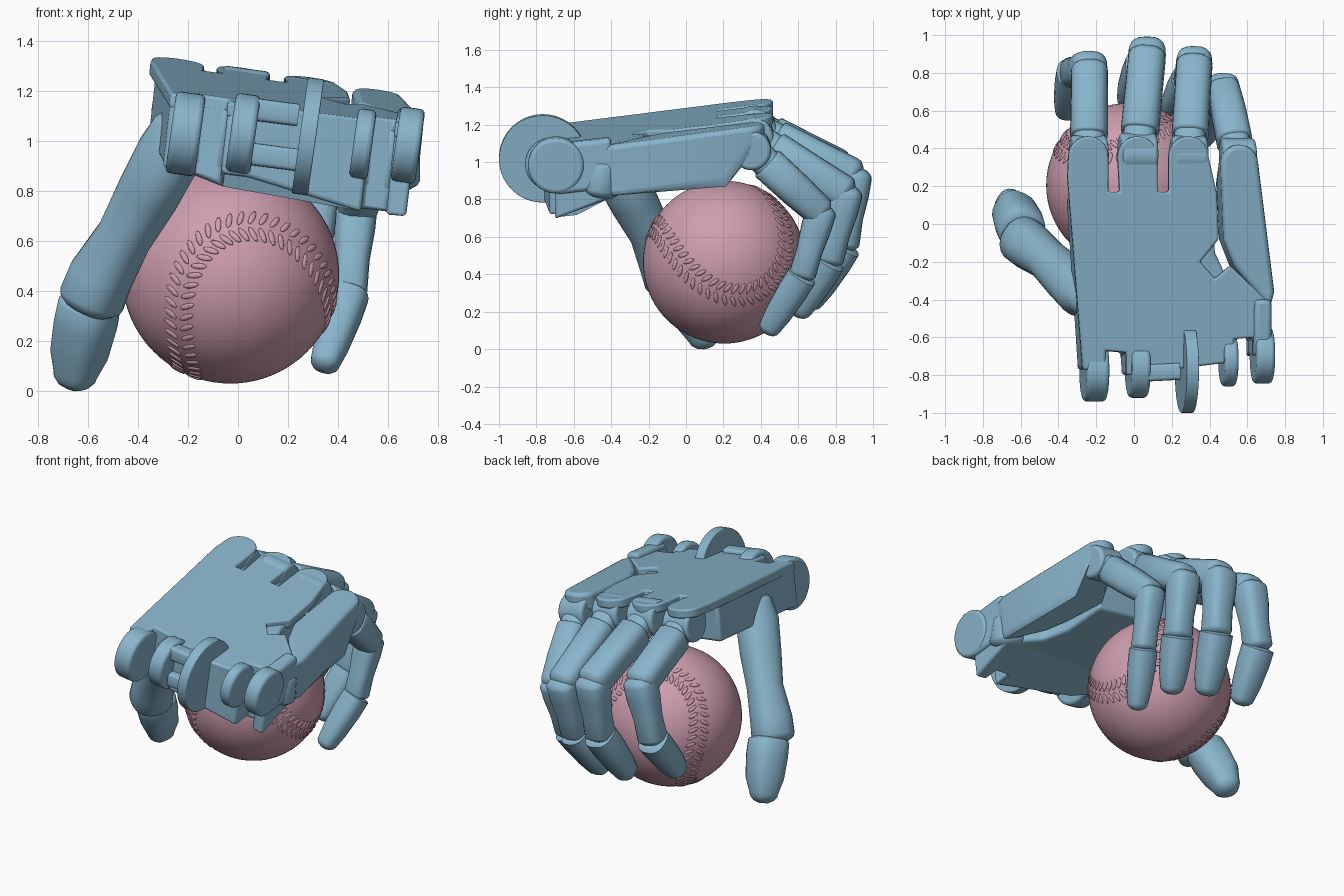
import bpy, bmesh, math
from mathutils import Vector, Matrix

cube = bpy.data.objects.get("Cube")
if cube:
    bpy.data.objects.remove(cube, do_unlink=True)


def material(name, rgb):
    m = bpy.data.materials.new(name)
    m.use_nodes = True
    m.diffuse_color = (*rgb, 1)
    m.node_tree.nodes["Principled BSDF"].inputs["Base Color"].default_value = (*rgb, 1)
    return m


BLUE = material("dusty_blue", (0.25, 0.46, 0.60))
PINK = material("dusty_pink", (0.62, 0.34, 0.43))


def finish(name, bm, mat, bevel=0, angle=35):
    bmesh.ops.recalc_face_normals(bm, faces=bm.faces)
    mesh = bpy.data.meshes.new(name)
    bm.to_mesh(mesh)
    bm.free()
    mesh.materials.append(mat)
    ob = bpy.data.objects.new(name, mesh)
    bpy.context.collection.objects.link(ob)
    if bevel:
        mod = ob.modifiers.new("rounded_edges", "BEVEL")
        mod.width, mod.segments, mod.limit_method = bevel, 3, "ANGLE"
    bpy.ops.object.select_all(action="DESELECT")
    ob.select_set(True)
    bpy.context.view_layer.objects.active = ob
    bpy.ops.object.shade_smooth_by_angle(angle=math.radians(angle))
    return ob


def back_of_hand(x, y):
    """Height of the tilted plane on which the top of the hand lies."""
    return 1.245 + 0.115 * y - 0.14 * x


def slab(name, outline, drop, depth, bevel):
    """Extrude an outline downwards from the tilted plane; depth is a rule."""
    bm = bmesh.new()
    top = [bm.verts.new((x, y, back_of_hand(x, y) - drop)) for x, y in outline]
    low = [bm.verts.new((x - 0.1 * depth(x, y), y, back_of_hand(x, y) - depth(x, y)))
           for x, y in outline]
    bm.faces.new(top)
    bm.faces.new(low[::-1])
    for i in range(len(top)):
        j = (i + 1) % len(top)
        bm.faces.new((top[i], low[i], low[j], top[j]))
    return finish(name, bm, BLUE, bevel)


def loft(name, stations, side=(1, 0, 0), caps=(0.5, 0.5), n=20, square=0.72):
    """Sweep a rounded-square section through (x, y, z, radius) stations."""
    pts = [Vector(s[:3]) for s in stations]
    rad = [s[3] for s in stations]
    rings = []
    first, last = (pts[1] - pts[0]).normalized(), (pts[-1] - pts[-2]).normalized()
    domes = [math.radians(a) for a in (20, 45, 70)]
    for a in domes if caps[0] else []:
        rings.append((pts[0] - first * rad[0] * caps[0] * math.cos(a), rad[0] * math.sin(a), first))
    for i, p in enumerate(pts):
        t = (pts[min(i + 1, len(pts) - 1)] - pts[max(i - 1, 0)]).normalized()
        rings.append((p, rad[i], t))
    for a in reversed(domes) if caps[1] else []:
        rings.append((pts[-1] + last * rad[-1] * caps[1] * math.cos(a), rad[-1] * math.sin(a), last))
    bm = bmesh.new()
    loops = []
    for p, r, t in rings:
        s = Vector(side)
        s = (s - t * s.dot(t)).normalized()
        u = t.cross(s)
        loop = []
        for k in range(n):
            c, d = math.cos(math.tau * k / n), math.sin(math.tau * k / n)
            c, d = (math.copysign(abs(v) ** square, v) for v in (c, d))
            loop.append(bm.verts.new(p + (s * c + u * d) * r))
        loops.append(loop)
    for a, b in zip(loops, loops[1:]):
        for k in range(n):
            j = (k + 1) % n
            bm.faces.new((a[k], a[j], b[j], b[k]))
    bm.faces.new(loops[0])
    bm.faces.new(loops[-1])
    return finish(name, bm, BLUE, 0, 40)


def disc(name, center, radius, width, bevel=0.02):
    """Upright wheel whose axle follows the sideways tilt of the hand."""
    bm = bmesh.new()
    turn = Matrix.Rotation(math.radians(98), 4, "Y")
    bmesh.ops.create_cone(bm, cap_ends=True, segments=40, radius1=radius, radius2=radius,
                          depth=width, matrix=Matrix.Translation(center) @ turn)
    return finish(name, bm, BLUE, bevel)


def arc(cx, cy, r):
    return [(cx - r * math.cos(math.pi * k / 10), cy + r * math.sin(math.pi * k / 10))
            for k in range(11)]


# Palm: scalloped top plate, body under it and a deeper heel
wrist_edge = [(0.71, -0.70), (0.63, -0.70), (0.63, -0.60), (0.53, -0.61), (0.53, -0.73),
              (-0.04, -0.80), (-0.04, -0.68), (-0.15, -0.67), (-0.15, -0.78), (-0.27, -0.77)]
notch = [(0.44, 0.16), (0.45, -0.08), (0.35, -0.20), (0.43, -0.29), (0.51, -0.22), (0.72, -0.42)]
plate = [(-0.35, 0.25)]
for i, cx in enumerate((-0.24, 0.02, 0.29)):
    plate += arc(cx, 0.36, 0.105)
    plate += [(cx + 0.105, 0.17), (cx + 0.165, 0.17)] if i < 2 else []
slab("top_plate", plate + notch + wrist_edge, 0, lambda x, y: 0.06, 0.012)
slab("palm_body", [(-0.33, 0.14), (0.42, 0.14), (0.43, -0.15), (0.5, -0.3), (0.71, -0.42)]
     + wrist_edge, 0.03, lambda x, y: 0.29, 0.02)
slab("heel", [(-0.28, -0.32), (0.3, -0.3), (0.71, -0.4)] + wrist_edge, 0.06,
     lambda x, y: min(0.37, 0.30 + 0.18 * (x + 0.27)) - (0.08 if y > -0.5 or y < -0.78 else 0), 0.015)
slab("outer_palm", [(0.465, 0.2)] + arc(0.56, 0.32, 0.1) +
     [(0.675, 0.2), (0.745, -0.36), (0.72, -0.45), (0.53, -0.22), (0.475, -0.08)],
     0.005, lambda x, y: 0.28 if y < 0.28 else 0.13, 0.025)
slab("outer_wrist_arm", [(0.64, -0.40), (0.73, -0.40), (0.73, -0.70), (0.635, -0.70)],
     -0.03, lambda x, y: 0.24, 0.025)
loft("heel_bulge", [(0.62, -0.46, 0.86, 0.11), (0.64, -0.44, 0.98, 0.09)], square=1)

# Wrist hinge: rounded lugs, a thumb wheel and cross bars
for i, (x, y, z, r, w) in enumerate([(-0.21, -0.775, 1.03, 0.165, 0.12), (0.02, -0.76, 1.03, 0.16, 0.1),
                                     (0.50, -0.72, 0.99, 0.14, 0.075), (0.68, -0.695, 0.985, 0.15, 0.1)]):
    disc(f"wrist_lug_{i + 1}", (x, y, z), r, w)
disc("wrist_wheel", (0.28, -0.765, 1.02), 0.235, 0.065, 0.005)
for i, z in enumerate((1.12, 0.94)):
    loft(f"wrist_bar_{i + 1}", [(0.05, -0.79, z + 0.01, 0.045), (0.24, -0.78, z - 0.015, 0.045)],
         side=(0, 1, 0), caps=(0, 0), square=0.4)

# Fingers: knuckle, first joint, last joint, tip, half width and slimming past the first joint
fingers = {
    "index": ((-0.24, 0.36, 1.20), (-0.235, 0.82, 0.97), (-0.315, 0.80, 0.60), (-0.35, 0.61, 0.35), 0.100, 1),
    "middle": ((0.02, 0.37, 1.18), (0.07, 0.895, 0.92), (0.05, 0.84, 0.55), (-0.02, 0.67, 0.27), 0.102, 1),
    "ring": ((0.29, 0.36, 1.14), (0.32, 0.85, 0.83), (0.29, 0.76, 0.47), (0.21, 0.61, 0.22), 0.098, 1),
    "little": ((0.55, 0.35, 1.07), (0.475, 0.72, 0.73), (0.445, 0.62, 0.39), (0.35, 0.45, 0.12), 0.095, 0.9),
}
for name, (knuckle, mid, end, tip, r, slim) in fingers.items():
    k, m, e, t = (Vector(p) for p in (knuckle, mid, end, tip))

    def at(a, b, f, s):
        return (*a.lerp(b, f), r * s)

    disc(f"{name}_knuckle", k, r * 1.1, r * 1.9)
    loft(f"{name}_knuckle_link", [at(k, m, 0, 0.85), at(k, m, 0.45, 0.85)])
    loft(f"{name}_first_segment", [at(k, m, 0.24, 1), at(k, m, 0.65, 0.98), at(k, m, 0.97, 0.98 * slim)],
         caps=(0.25, 0.6))
    loft(f"{name}_middle_segment", [at(m, e, 0, 0.97 * slim), at(m, e, 0.25, 0.95 * slim),
                                    at(m, e, 0.6, 0.82 * slim), at(m, e, 0.95, 0.84 * slim)],
         caps=(0.6, 0.5))
    loft(f"{name}_fingertip", [at(e, t, 0.0, 0.95 * slim), at(e, t, 0.3, 0.95 * slim),
                               at(e, t, 0.75, 0.84 * slim), at(e, t, 1.0, 0.70 * slim)],
         caps=(0.15, 0.75), square=0.8)

# Thumb: sculpted shank and a separate tip
loft("thumb_shank", [(-0.25, -0.40, 1.07, 0.09), (-0.27, -0.37, 0.96, 0.13), (-0.36, -0.28, 0.79, 0.125),
                     (-0.455, -0.19, 0.62, 0.11), (-0.55, -0.12, 0.46, 0.127), (-0.585, -0.09, 0.37, 0.13)],
     side=(0.8, -0.5, 0), square=0.88)
loft("thumb_tip", [(-0.595, -0.03, 0.35, 0.12), (-0.61, 0.01, 0.27, 0.122), (-0.635, 0.07, 0.15, 0.112),
                   (-0.65, 0.10, 0.07, 0.085)], side=(0.8, -0.5, 0), caps=(0.3, 0.8), square=0.8)

# Ball with two rows of raised slanted stitches along its seam
center, R = Vector((-0.03, 0.205, 0.465)), 0.435
bm = bmesh.new()
bmesh.ops.create_uvsphere(bm, u_segments=64, v_segments=40, radius=R,
                          matrix=Matrix.Translation(center))
finish("ball", bm, PINK)

turn = (Matrix.Rotation(math.radians(-18), 3, "Y") @ Matrix.Rotation(math.radians(22), 3, "X")
        @ Matrix.Rotation(math.radians(-127), 3, "Z"))


def seam(t, b=0.15):
    return turn @ Vector(((1 - b) * math.cos(t) + b * math.cos(3 * t),
                          (1 - b) * math.sin(t) - b * math.sin(3 * t),
                          2 * math.sqrt(b * (1 - b)) * math.sin(2 * t))).normalized()


bm = bmesh.new()
count = 84
for i in range(count):
    a = math.tau * i / count
    n, ahead = seam(a), (seam(a + 0.01) - seam(a - 0.01)).normalized()
    across = n.cross(ahead)
    for s in (-1, 1):
        out = (n + across * s * 0.085).normalized()
        long = (across * s + ahead * 0.5).normalized()
        long = (long - out * long.dot(out)).normalized()
        basis = Matrix((long * 0.034, out.cross(long) * 0.012, out * 0.006)).transposed().to_4x4()
        bmesh.ops.create_icosphere(bm, subdivisions=2, radius=1,
                                   matrix=Matrix.Translation(center + out * R) @ basis)
finish("ball_stitches", bm, PINK, 0, 60)
